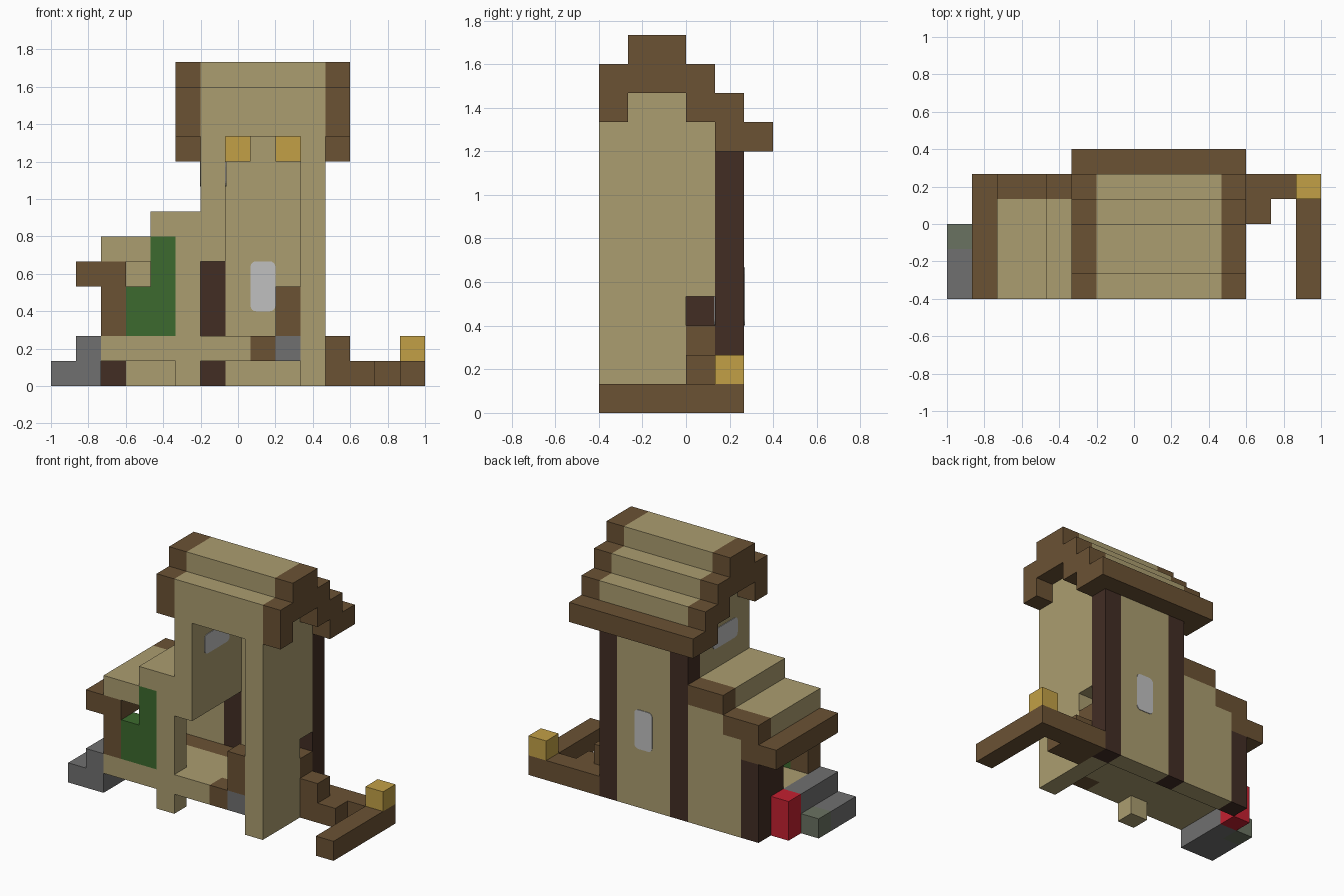
import bpy
import bmesh
from mathutils import Vector

UNIT = 2 / 15                      # size of one building block
ORIGIN = Vector((-1, -0.4, 0))     # low corner of the block grid

default_cube = bpy.data.objects.get("Cube")
if default_cube:
    bpy.data.objects.remove(default_cube, do_unlink=True)


def linear(channel):
    c = channel / 255
    return c / 12.92 if c <= 0.04045 else ((c + 0.055) / 1.055) ** 2.4


def material(name, *rgb):
    mat = bpy.data.materials.new(name)
    color = [linear(c) for c in rgb] + [1]
    mat.diffuse_color = color
    mat.use_nodes = True
    shader = next(n for n in mat.node_tree.nodes if n.type == 'BSDF_PRINCIPLED')
    shader.inputs["Base Color"].default_value = color
    shader.inputs["Roughness"].default_value = 0.9
    return mat


plaster = material("tan plaster", 171, 157, 112)
wood = material("brown wood", 107, 82, 52)
dark_wood = material("dark timber", 66, 45, 36)
leaves = material("green leaves", 60, 106, 46)
stone = material("grey stone", 112, 112, 112)
moss = material("mossy stone", 106, 114, 97)
lamp = material("yellow lamp", 194, 160, 70)
red = material("red barrel", 196, 32, 48)
glass = material("pale glass", 192, 192, 192)


def add_box(bm, box):
    """Add one box given as x, x, y, y, z, z block bounds."""
    low, high = Vector(box[0::2]), Vector(box[1::2])
    verts = bmesh.ops.create_cube(bm, size=1)["verts"]
    for v in verts:
        cell = [low[a] + (v.co[a] + 0.5) * (high[a] - low[a]) for a in range(3)]
        v.co = ORIGIN + Vector(cell) * UNIT
    return verts


def finish(name, mat, bm):
    mesh = bpy.data.meshes.new(name)
    bm.to_mesh(mesh)
    bm.free()
    mesh.materials.append(mat)
    obj = bpy.data.objects.new(name, mesh)
    bpy.context.collection.objects.link(obj)
    return obj


def blocks(name, mat, *boxes):
    bm = bmesh.new()
    for box in boxes:
        add_box(bm, box)
    return finish(name, mat, bm)


def window(name, axis, box):
    """Pane with rounded corners, slightly proud of the wall on both sides."""
    box = list(box)
    box[2 * axis] -= 0.03
    box[2 * axis + 1] += 0.03
    bm = bmesh.new()
    add_box(bm, box)
    corners = [e for e in bm.edges
               if abs((e.verts[0].co - e.verts[1].co).normalized()[axis]) > 0.9]
    bmesh.ops.bevel(bm, geom=corners, offset=UNIT * 0.22, segments=4,
                    profile=0.5, affect='EDGES')
    return finish(name, glass, bm)


# Tower walls; the left wall has a doorway at the top of the steps
blocks("tower_left_wall", plaster,
       (10, 11, 0, 3, 0, 10), (10, 11, 3, 4, 0, 2),
       (10, 11, 3, 4, 4, 10), (10, 11, 1, 3, 10, 11))
blocks("tower_right_wall", plaster, (6, 7, 0, 4, 5, 10), (6, 7, 1, 3, 10, 11))
blocks("tower_back_wall", plaster, (7, 10, 4, 5, 0, 9))

# Dark corner timbers
for side, x in (("left", 10), ("right", 6)):
    blocks(f"tower_{side}_post", dark_wood, (x, x + 1, 4, 5, 0, 9))
blocks("annex_post", dark_wood, (2, 3, 4, 5, 0, 4), (2, 3, 3, 4, 2, 4))

# Stepped tower roof: plaster slopes between wooden gable ends
roof_steps = (("front", 0, 1, 10, 12), ("ridge", 1, 3, 11, 13),
              ("upper", 3, 4, 10, 12), ("lower", 4, 5, 9, 11))
for step, y0, y1, z0, z1 in roof_steps:
    blocks(f"roof_{step}_slope", plaster, (6, 11, y0, y1, z0, z1))
    for side, x in (("right", 5), ("left", 11)):
        blocks(f"roof_{step}_{side}_gable", wood, (x, x + 1, y0, y1, z0, z1))
blocks("roof_back_eave", wood, (5, 12, 5, 6, 9, 10))

# Lamps hanging inside the tower
for side, x in (("right", 7), ("left", 9)):
    blocks(f"inner_lamp_{side}", lamp, (x, x + 1, 3, 4, 9, 10))

# Raised floor and the legs under it
blocks("floor", plaster, (2, 8, 0, 3, 1, 2), (8, 10, 1, 3, 1, 2))
blocks("floor_back_boards", wood, (2, 10, 3, 4, 1, 2))
blocks("threshold", wood, (8, 9, 0, 1, 1, 2))
blocks("hearth_stone", stone, (9, 10, 0, 1, 1, 2))
blocks("counter", wood, (9, 10, 0, 1, 2, 4))
blocks("front_column", plaster, (5, 6, 0, 1, 0, 1), (5, 6, 0, 1, 2, 6))

# Annex on the right side
blocks("annex_back_wall", plaster, (3, 6, 4, 5, 0, 5), (4, 6, 4, 5, 5, 6))
blocks("annex_front_post", wood, (2, 3, 0, 1, 2, 4))
blocks("annex_roof", plaster, (2, 4, 0, 4, 5, 6), (4, 6, 0, 4, 6, 7))
blocks("annex_roof_trim", wood, (2, 4, 4, 5, 5, 6), (4, 6, 4, 5, 6, 7))
blocks("annex_eave", wood, (1, 3, 0, 5, 4, 5))
blocks("climbing_plant", leaves, (3, 4, 0, 1, 2, 4), (4, 5, 0, 1, 2, 6))

# Stone steps and barrel beside the annex
blocks("stone_steps", stone, (0, 1, 0, 2, 0, 1), (1, 2, 0, 3, 0, 2))
blocks("mossy_step", moss, (0, 1, 2, 3, 0, 1))
blocks("barrel", red, (1, 2, 3, 4, 0, 2))

# Wooden steps, fence rail and lamp on the left
blocks("wooden_steps", wood, (12, 13, 3, 4, 0, 1), (11, 12, 3, 4, 0, 2),
       (10, 11, 3, 4, 2, 3))
blocks("fence_rail", wood, (11, 14, 4, 5, 0, 1), (14, 15, 0, 5, 0, 1))
blocks("fence_lamp", lamp, (14, 15, 4, 5, 1, 2))

# Windows
window("back_window", 1, (8, 9, 4, 5, 3, 5))
window("side_window", 0, (6, 7, 1, 3, 8, 9))
